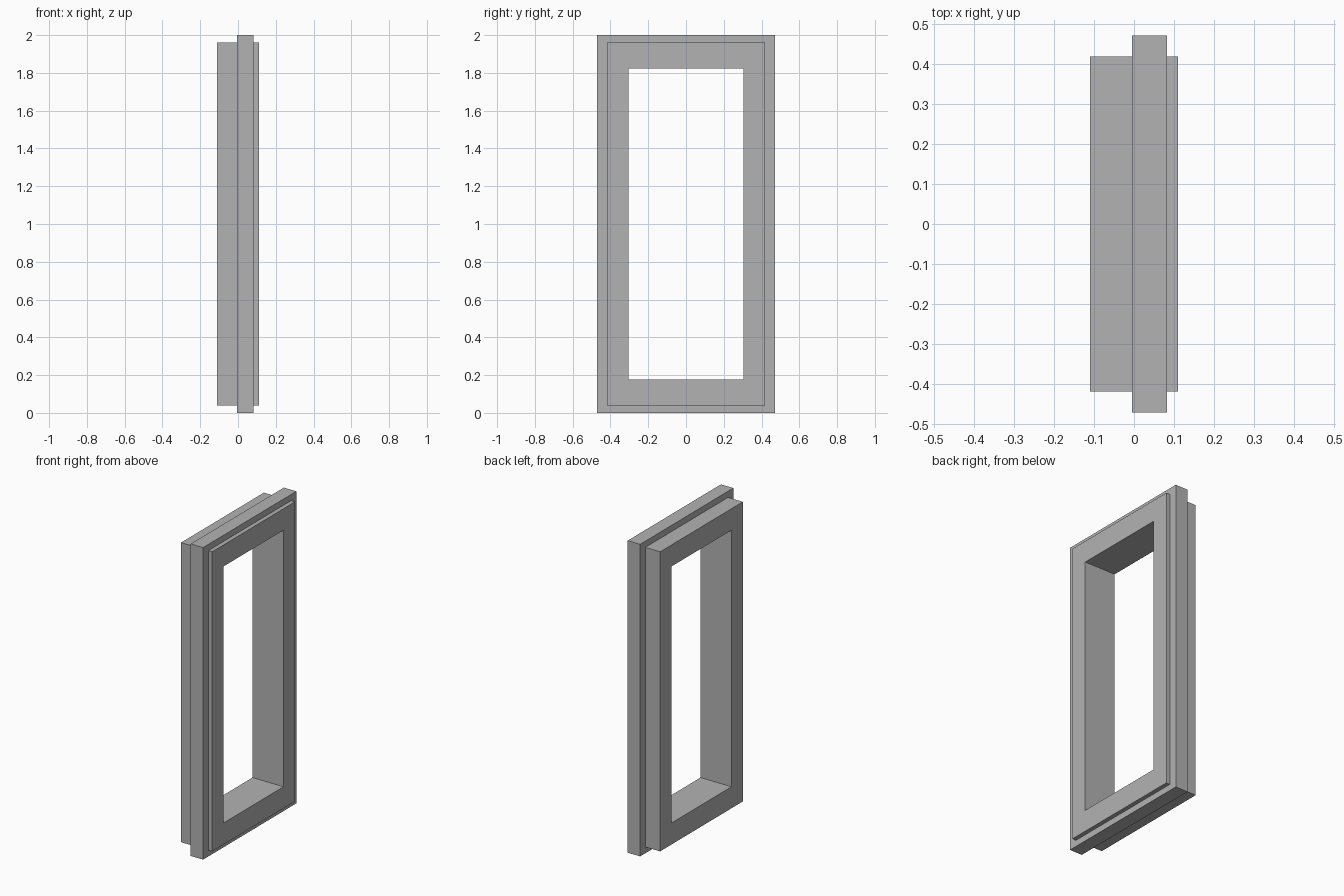
import bpy
import bmesh

cube = bpy.data.objects.get("Cube")
if cube:
    bpy.data.objects.remove(cube, do_unlink=True)

# Plain grey finish
grey = bpy.data.materials.new("plain grey")
grey.use_nodes = True
colour = (0.45, 0.45, 0.45, 1.0)
grey.diffuse_color = colour
grey.node_tree.nodes["Principled BSDF"].inputs["Base Color"].default_value = colour

# Rectangle half sizes (y, z) of the opening, the frame body and the flange
OPENING = (0.304, 0.822)
BODY = (0.419, 0.96)
FLANGE = (0.472, 1.0)
BACK, FLANGE_BACK, FLANGE_FRONT, FRONT = -0.11, -0.005, 0.083, 0.11

# Stepped cross-section, followed once around
profile = [
    (BACK, OPENING), (BACK, BODY),
    (FLANGE_BACK, BODY), (FLANGE_BACK, FLANGE),
    (FLANGE_FRONT, FLANGE), (FLANGE_FRONT, BODY),
    (FRONT, BODY), (FRONT, OPENING),
]


def stepped_frame(name, profile, centre_z):
    """Bridge a closed chain of rectangles into a mitred frame."""
    bm = bmesh.new()
    corners = [(-1, -1), (1, -1), (1, 1), (-1, 1)]
    rings = [[bm.verts.new((x, sy * hy, centre_z + sz * hz)) for sy, sz in corners]
             for x, (hy, hz) in profile]
    for i, ring in enumerate(rings):
        after = rings[(i + 1) % len(rings)]
        for j in range(4):
            k = (j + 1) % 4
            bm.faces.new((ring[j], ring[k], after[k], after[j]))
    bmesh.ops.recalc_face_normals(bm, faces=bm.faces)
    mesh = bpy.data.meshes.new(name)
    bm.to_mesh(mesh)
    bm.free()
    mesh.materials.append(grey)
    obj = bpy.data.objects.new(name, mesh)
    bpy.context.collection.objects.link(obj)
    return obj


stepped_frame("window_frame", profile, 1.0)
